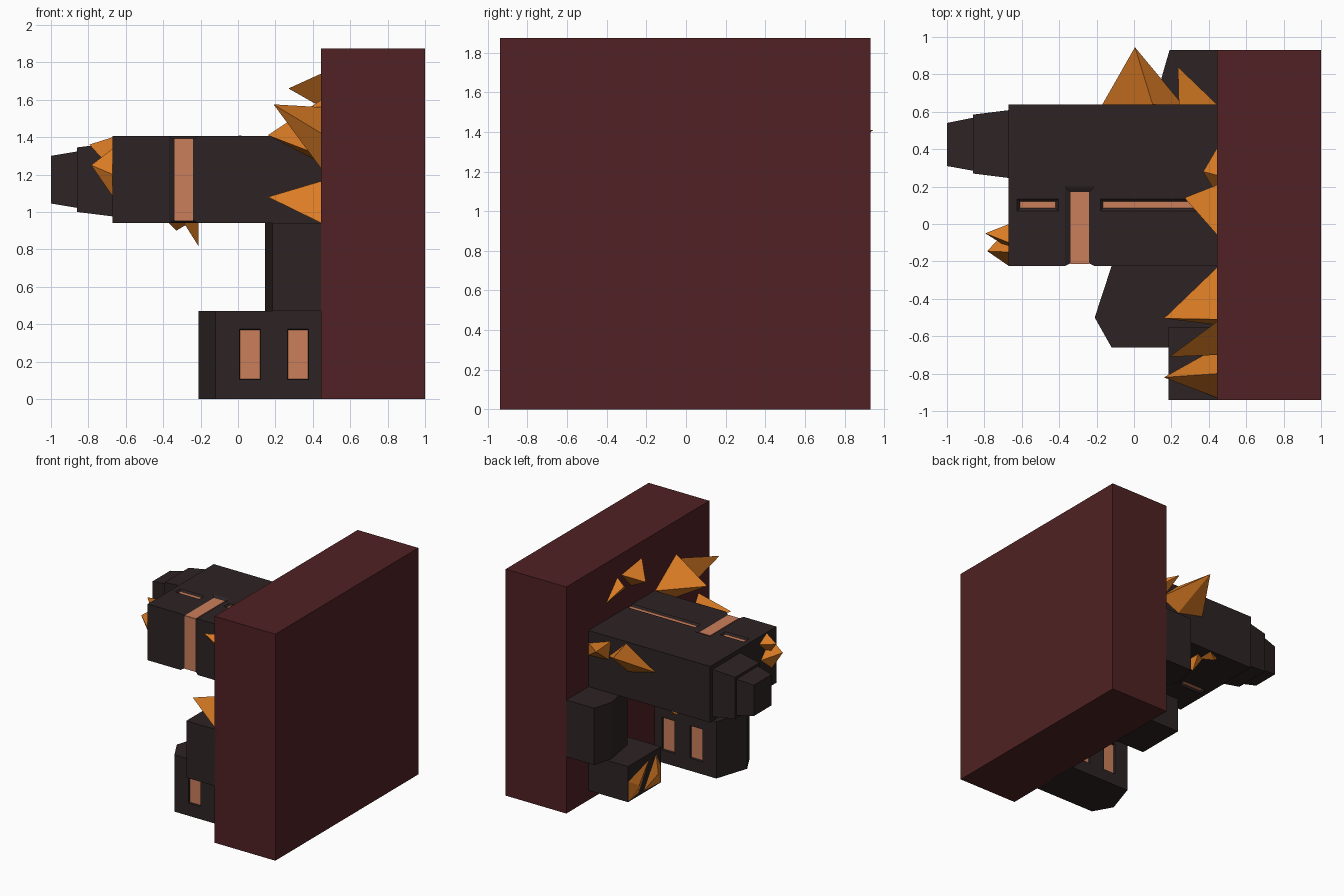
import bpy
import bmesh

cube = bpy.data.objects.get("Cube")
if cube:
    bpy.data.objects.remove(cube)


def material(name, rgb):
    m = bpy.data.materials.new(name)
    m.use_nodes = True
    m.diffuse_color = (*rgb, 1)
    m.node_tree.nodes["Principled BSDF"].inputs["Base Color"].default_value = (*rgb, 1)
    return m


MAROON = material("dark maroon", (0.08, 0.0155, 0.017))
DARK = material("charcoal", (0.027, 0.017, 0.0175))
PEACH = material("pale copper", (0.60, 0.21, 0.105))
ORANGE = material("amber", (0.70, 0.20, 0.018))


def hull(name, points, mat):
    """Convex solid around a few corner points."""
    bm = bmesh.new()
    for p in points:
        bm.verts.new(p)
    bmesh.ops.convex_hull(bm, input=bm.verts)
    bmesh.ops.dissolve_limit(bm, angle_limit=0.002, verts=bm.verts, edges=bm.edges)
    bmesh.ops.recalc_face_normals(bm, faces=bm.faces)
    mesh = bpy.data.meshes.new(name)
    bm.to_mesh(mesh)
    bm.free()
    mesh.materials.append(mat)
    obj = bpy.data.objects.new(name, mesh)
    bpy.context.collection.objects.link(obj)
    return obj


def rect(axis, level, bounds, grow=0):
    """Four corners of a rectangle lying across the given axis."""
    u0, u1, v0, v1 = bounds
    corners = []
    for u in (u0 - grow, u1 + grow):
        for v in (v0 - grow, v1 + grow):
            p = [u, v]
            p.insert(axis, level)
            corners.append(p)
    return corners


def box(name, x, y, z, mat):
    return hull(name, rect(0, x[0], y + z) + rect(0, x[1], y + z), mat)


def prism(name, outline, z0, z1, mat):
    return hull(name, [(x, y, z) for x, y in outline for z in (z0, z1)], mat)


def recess(body, name, axis, surface, floor, bounds, slope, plate):
    """Sloped recess cut into a body, with a coloured plate on its floor."""
    mouth = 2 * surface - floor
    cutter = hull("cutter", rect(axis, floor, bounds) + rect(axis, mouth, bounds, slope * 2), DARK)
    cutter.hide_render = True
    mod = body.modifiers.new("recess", "BOOLEAN")
    mod.operation = "DIFFERENCE"
    mod.solver = "EXACT"
    mod.object = cutter
    bpy.context.view_layer.objects.active = body
    bpy.ops.object.modifier_apply(modifier=mod.name)
    bpy.data.objects.remove(cutter)
    lift = 0.003 if surface > floor else -0.003
    hull(name, rect(axis, floor - lift, plate) + rect(axis, floor + lift, plate), PEACH)


# Wall slab
box("wall_slab", (0.445, 1.0), (-0.94, 0.93), (0, 1.875), MAROON)

# Main arm and its stepped, tapering end
arm = box("main_arm", (-0.67, 0.46), (-0.225, 0.64), (0.94, 1.405), DARK)
hull("arm_end_inner", rect(0, -0.66, (0.245, 0.61, 0.975, 1.37))
     + rect(0, -0.86, (0.27, 0.585, 1.0, 1.345)), DARK)
hull("arm_end_outer", rect(0, -0.85, (0.283, 0.57, 1.02, 1.325))
     + rect(0, -1.0, (0.31, 0.54, 1.045, 1.30)), DARK)

# Band wrapped around the front, top and bottom of the arm
band = (-0.34, -0.24)
recess(arm, "band_front", 1, -0.225, -0.21, band + (0.85, 1.5), 0.03, band + (0.955, 1.39))
for side, surface, floor in (("top", 1.405, 1.39), ("bottom", 0.94, 0.955)):
    recess(arm, "band_" + side, 2, surface, floor, band + (-0.4, 0.17), 0.03, band + (-0.21, 0.17))
    # Long and short slots beside the band
    for kind, x0, x1 in (("short", -0.61, -0.42), ("long", -0.165, 0.445)):
        slot = (x0, x1, 0.085, 0.12)
        recess(arm, kind + "_slot_" + side, 2, surface, floor, slot, 0.015, slot)

# Lower block with windows on both faces
low = prism("lower_block", [(0.46, -0.66), (-0.12, -0.66), (-0.21, -0.5),
                            (-0.12, -0.225), (0.46, -0.225)], 0, 0.47, DARK)
for side, surface, floor in (("front", -0.66, -0.64), ("back", -0.225, -0.245)):
    for i, x in enumerate((0.01, 0.268)):
        window = (x, x + 0.107, 0.107, 0.37)
        recess(low, f"window_{side}_{i + 1}", 1, surface, floor, window, 0.003, window)

# Other blocks on the wall
box("front_block", (0.185, 0.46), (-0.94, -0.55), (0.47, 0.94), DARK)
prism("rear_block", [(0.46, 0.93), (0.19, 0.93), (0.144, 0.77), (0.19, 0.495), (0.46, 0.495)],
      0.47, 0.94, DARK)
box("small_block", (0.083, 0.46), (0.21, 0.64), (0.08, 0.375), DARK)


def crystal(name, axis, level, base, tip):
    """Faceted spike: base corners on a plane, plus a tip."""
    points = [tip]
    for u, v in base:
        p = [u, v]
        p.insert(axis, level)
        points.append(p)
    hull(name, points, ORANGE)


# Crystals growing from the wall
crystal("wall_crystal_1", 0, 0.446, [(-0.93, 0.94), (-0.8, 1.165), (-0.66, 0.94)], (0.16, -0.82, 1.08))
crystal("wall_crystal_2", 0, 0.446, [(-0.23, 1.40), (-0.51, 1.6), (-0.54, 1.3), (-0.4, 1.26)],
        (0.16, -0.505, 1.41))
crystal("wall_crystal_3", 0, 0.446, [(-0.52, 1.56), (-0.7, 1.42), (-0.58, 1.23)], (0.19, -0.71, 1.575))
crystal("wall_crystal_4", 0, 0.446, [(-0.06, 1.74), (0.21, 1.7), (0.08, 1.56)], (0.27, 0.14, 1.66))
crystal("wall_crystal_5", 0, 0.446, [(0.41, 1.54), (0.26, 1.7), (0.15, 1.57)], (0.37, 0.28, 1.65))

# Crystals on the rear of the arm
crystal("rear_crystal_1", 1, 0.638, [(-0.17, 1.22), (0.1, 1.39), (0.26, 1.24), (0.08, 1.16)],
        (0.005, 0.945, 1.41))
crystal("rear_crystal_2", 1, 0.638, [(0.26, 1.21), (0.24, 1.37), (0.445, 1.3), (0.445, 1.2)],
        (0.235, 0.84, 1.36))

# Crystals on the end of the arm
crystal("end_crystal_1", 0, -0.668, [(0.0, 1.34), (-0.1, 1.4), (-0.13, 1.22)], (-0.795, -0.05, 1.36))
crystal("end_crystal_2", 0, -0.668, [(-0.02, 1.2), (-0.15, 1.34), (-0.225, 1.2), (-0.17, 1.08)],
        (-0.785, -0.145, 1.25))

# Crystals under the arm
crystal("under_crystal_1", 2, 0.942, [(-0.29, 0.5), (-0.21, 0.37), (-0.21, 0.54)], (-0.21, 0.47, 0.815))
crystal("under_crystal_2", 2, 0.942, [(-0.37, 0.58), (-0.26, 0.48), (-0.26, 0.63)], (-0.33, 0.6, 0.9))

# Crystals on the small block
crystal("block_crystal_1", 0, 0.085, [(0.64, 0.08), (0.64, 0.25), (0.36, 0.33), (0.5, 0.1)],
        (0.05, 0.54, 0.19))
crystal("block_crystal_2", 0, 0.085, [(0.44, 0.09), (0.21, 0.08), (0.21, 0.22), (0.27, 0.34)],
        (0.05, 0.29, 0.19))
